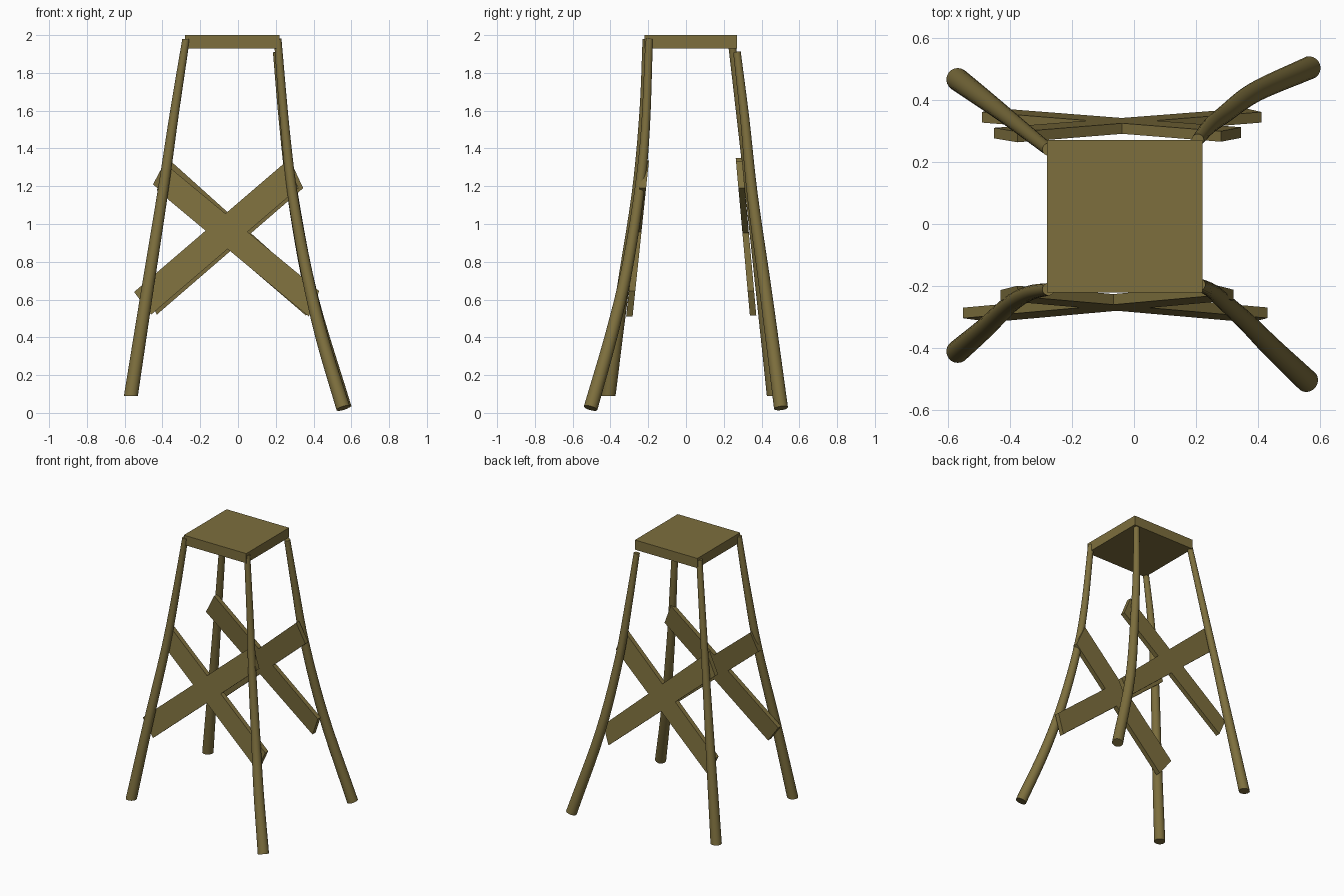
import bpy, bmesh, math
from mathutils import Vector

if "Cube" in bpy.data.objects:
    bpy.data.objects.remove(bpy.data.objects["Cube"])

wood = bpy.data.materials.new("olive brown wood")
wood.diffuse_color = (0.205, 0.158, 0.047, 1)
wood.use_nodes = True
wood.node_tree.nodes["Principled BSDF"].inputs["Base Color"].default_value = wood.diffuse_color


def finish(name, bm, smooth=False):
    bmesh.ops.recalc_face_normals(bm, faces=bm.faces)
    me = bpy.data.meshes.new(name)
    bm.to_mesh(me)
    bm.free()
    ob = bpy.data.objects.new(name, me)
    bpy.context.collection.objects.link(ob)
    me.materials.append(wood)
    if smooth:
        bpy.ops.object.select_all(action='DESELECT')
        ob.select_set(True)
        bpy.context.view_layer.objects.active = ob
        bpy.ops.object.shade_smooth_by_angle(angle=math.radians(40))
    return ob


def prism(name, a, b):
    """Solid between two matching four-corner outlines."""
    bm = bmesh.new()
    va = [bm.verts.new(p) for p in a]
    vb = [bm.verts.new(p) for p in b]
    bm.faces.new(va)
    bm.faces.new(vb)
    for i in range(4):
        j = (i + 1) % 4
        bm.faces.new((va[i], va[j], vb[j], vb[i]))
    return finish(name, bm)


def spline(pts, steps=5):
    """Smooth path through the points."""
    p = [Vector(q) for q in pts]
    p = [2 * p[0] - p[1]] + p + [2 * p[-1] - p[-2]]
    out = []
    for i in range(1, len(p) - 2):
        a, b, c, d = p[i - 1:i + 3]
        for k in range(steps):
            t = k / steps
            out.append(0.5 * (2 * b + (c - a) * t + (2 * a - 5 * b + 4 * c - d) * t * t
                              + (3 * b - a - 3 * c + d) * t ** 3))
    return out + [p[-2]]


def leg(name, pts, level_cut, r_top=0.02, r_foot=0.037, sides=20):
    """Tapered round leg; level_cut keeps the foot cut horizontal."""
    path = spline(pts)
    n = len(path)
    bm = bmesh.new()
    rings = []
    for i, c in enumerate(path):
        t = (path[min(i + 1, n - 1)] - path[max(i - 1, 0)]).normalized()
        if level_cut:
            t = Vector((0, 0, -1))
        u = (Vector((1, 0, 0)) - t * t.x).normalized()
        v = t.cross(u)
        r = r_top + (r_foot - r_top) * i / (n - 1)
        rings.append([bm.verts.new(c + r * (math.cos(a) * u + math.sin(a) * v))
                      for a in (math.tau * k / sides for k in range(sides))])
    for a, b in zip(rings, rings[1:]):
        for k in range(sides):
            j = (k + 1) % sides
            bm.faces.new((a[k], a[j], b[j], b[k]))
    bm.faces.new(rings[0])
    bm.faces.new(rings[-1])
    return finish(name, bm, True)


def brace(name, corners, y_of_z, thick=0.034):
    """Flat board given by its (x, z) outline, leaning with the legs."""
    prism(name, [(x, y_of_z(z) - thick / 2, z) for x, z in corners],
          [(x, y_of_z(z) + thick / 2, z) for x, z in corners])


# Seat
outline = [(-0.28, -0.22), (0.22, -0.22), (0.22, 0.27), (-0.28, 0.27)]
prism("seat", [(x, y, 1.93) for x, y in outline], [(x, y, 2.0) for x, y in outline])

# Legs
leg("front_left_leg", [(-0.275, -0.21, 1.98), (-0.335, -0.222, 1.6), (-0.398, -0.258, 1.17),
                       (-0.48, -0.335, 0.65), (-0.567, -0.41, 0.09)], True)
leg("front_right_leg", [(0.21, -0.195, 1.98), (0.25, -0.215, 1.5), (0.29, -0.25, 1.15),
                        (0.362, -0.315, 0.75), (0.444, -0.398, 0.4), (0.557, -0.505, 0.025)], False)
leg("back_right_leg", [(0.205, 0.27, 1.91), (0.24, 0.312, 1.55), (0.29, 0.352, 1.15),
                       (0.39, 0.425, 0.62), (0.565, 0.503, 0.025)], False)
leg("back_left_leg", [(-0.275, 0.24, 1.98), (-0.395, 0.335, 1.2),
                      (-0.48, 0.4, 0.65), (-0.567, 0.465, 0.09)], True)

# Crossed braces on the front and back
front = lambda z: -0.22 - (1.27 - z) * 0.105
back = lambda z: 0.28 + (1.35 - z) * 0.09
brace("front_brace_falling", [(-0.375, 1.31), (-0.43, 1.18), (0.375, 0.51), (0.43, 0.645)], front)
brace("front_brace_rising", [(-0.55, 0.64), (-0.46, 0.52), (0.32, 1.19), (0.26, 1.335)], front)
brace("back_brace_falling", [(-0.375, 1.35), (-0.45, 1.21), (0.36, 0.515), (0.41, 0.645)], back)
brace("back_brace_rising", [(-0.49, 0.645), (-0.43, 0.52), (0.345, 1.19), (0.28, 1.33)], back)
